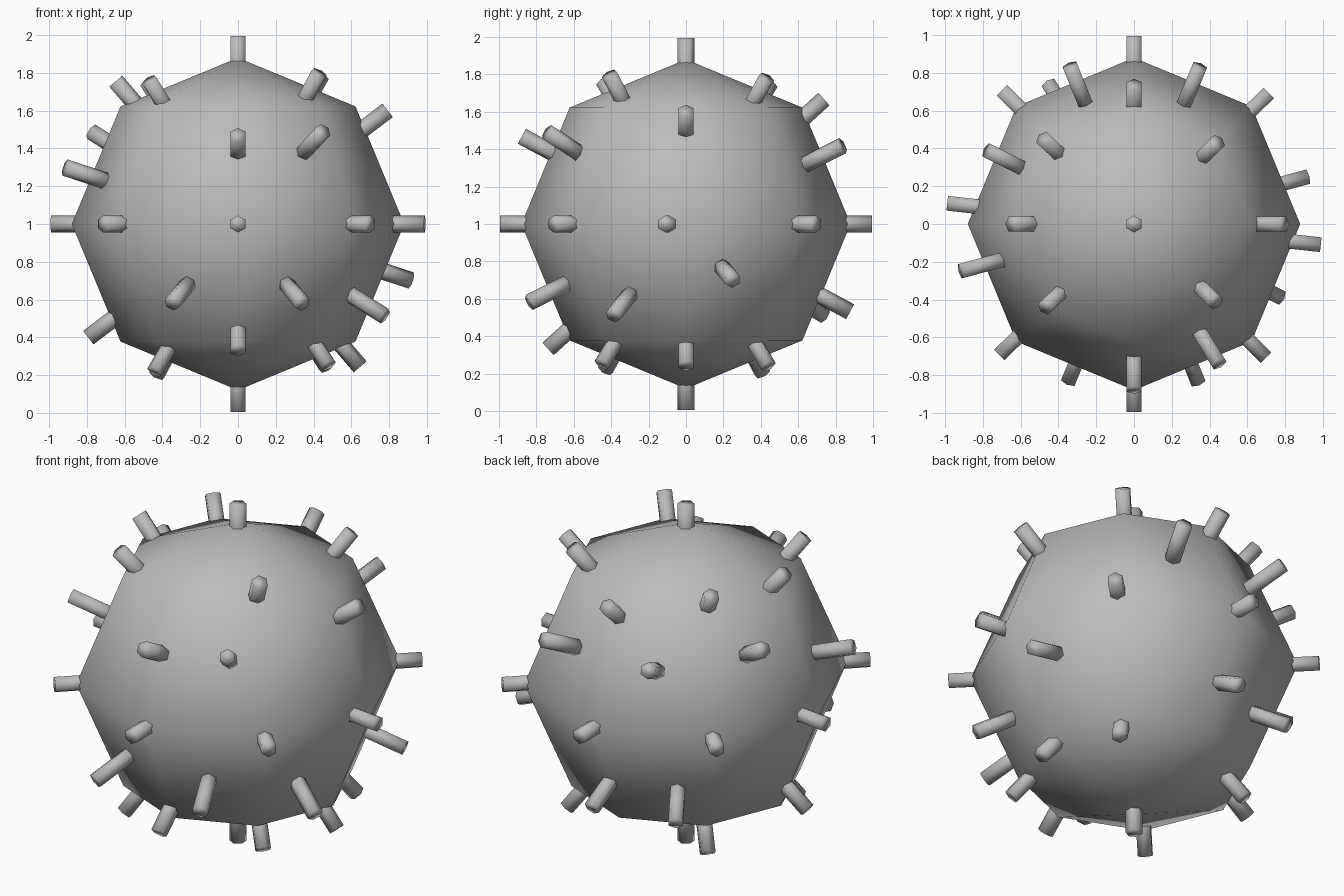
import bpy, math
from mathutils import Vector

if "Cube" in bpy.data.objects:
    bpy.data.objects.remove(bpy.data.objects["Cube"])

grey = bpy.data.materials.new("plain_grey")
grey.diffuse_color = (0.5, 0.5, 0.5, 1)
grey.use_nodes = True
grey.node_tree.nodes["Principled BSDF"].inputs["Base Color"].default_value = grey.diffuse_color
CENTRE = Vector((0, 0, 1))


def finish(name):
    ob = bpy.context.object
    ob.name = name
    ob.data.materials.append(grey)
    bpy.ops.object.shade_smooth()
    return ob


# Round body: coarse sphere, eight segments and four rings
bpy.ops.mesh.primitive_uv_sphere_add(segments=8, ring_count=4, radius=0.88, location=CENTRE)
finish("body")

# Six-sided pegs standing out from the body
INNER, OUTER, RADIUS = 0.70, 0.995, 0.045


def peg(direction, name):
    d = Vector(direction).normalized()
    bpy.ops.mesh.primitive_cylinder_add(
        vertices=6, radius=RADIUS, depth=OUTER - INNER,
        location=CENTRE + d * (INNER + OUTER) / 2,
        rotation=d.to_track_quat('Z', 'Y').to_euler())
    finish(name)


# Each direction is used twice, on opposite sides of the body
directions = [
    (0, 0, 1), (0, -1, 0), (0.99, -0.11, 0),                     # poles and axes
    (0.71, 0.69, 0), (-0.70, 0.71, 0),                           # equator diagonals
    (0, 0.74, 0.67), (0, -0.88, 0.47),                           # middle band
    (-0.65, 0, 0.76), (0.79, 0, 0.60),
    (-0.48, 0.45, 0.75), (0.44, 0.43, 0.78),
    (-0.47, -0.44, 0.76), (0.43, -0.41, 0.80),
    (-0.34, 0.84, 0.42), (0.35, 0.84, 0.42),                     # low band
    (-0.78, 0.39, 0.49), (-0.92, -0.25, 0.30), (0.45, -0.74, 0.49),
]
for i, d in enumerate(directions):
    peg(d, f"peg_{i + 1}_near")
    peg([-c for c in d], f"peg_{i + 1}_far")
